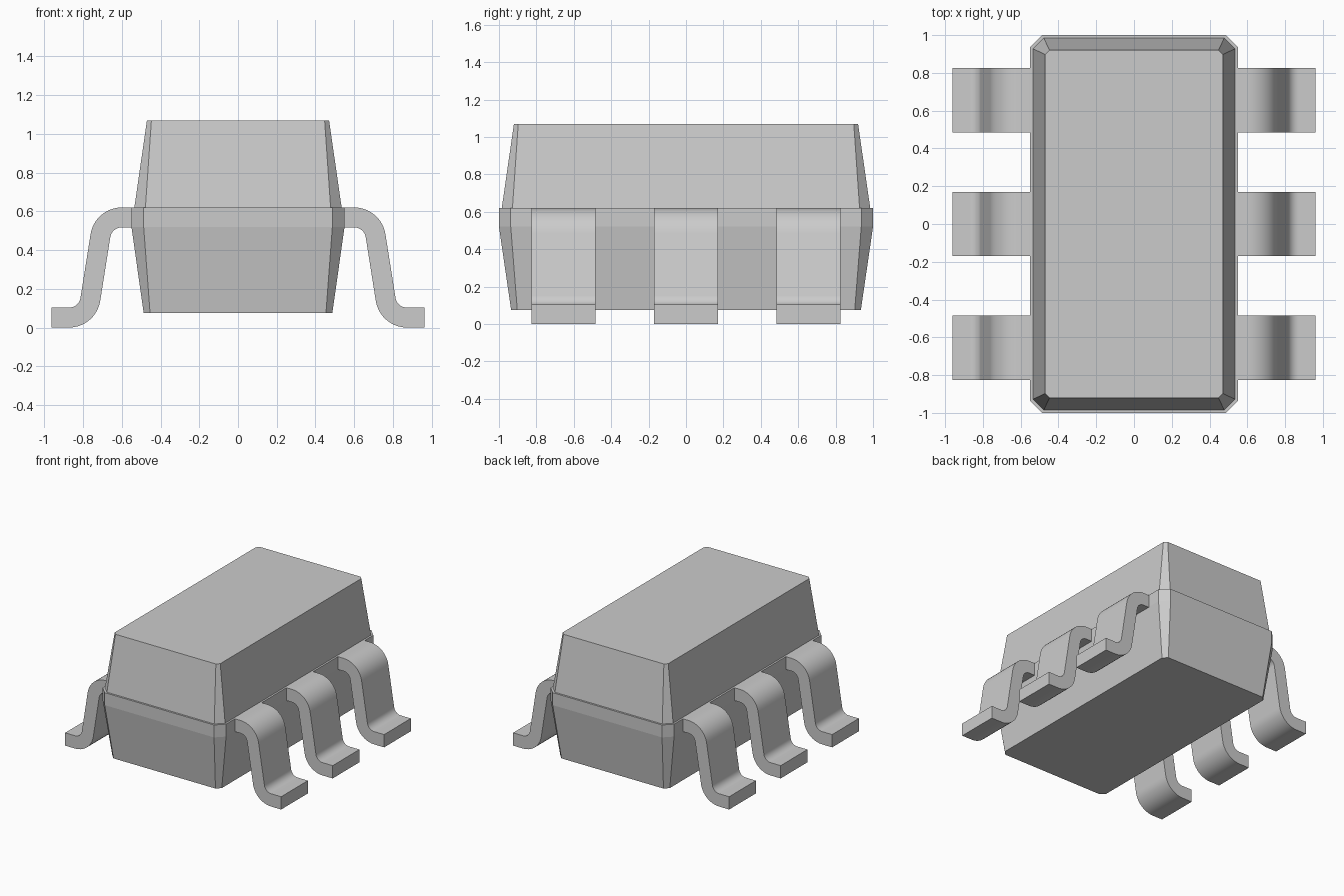
import bpy, bmesh
from math import sin, cos, radians

if "Cube" in bpy.data.objects:
    bpy.data.objects.remove(bpy.data.objects["Cube"])

PITCH, LEAD_W = 0.655, 0.34
R_IN, R_OUT, LEAN = 0.06, 0.163, 9


def loft(name, rings):
    """Skin a list of equal-length closed rings and cap both ends."""
    bm = bmesh.new()
    loops = [[bm.verts.new(p) for p in ring] for ring in rings]
    n = len(loops[0])
    for a, b in zip(loops, loops[1:]):
        for i in range(n):
            j = (i + 1) % n
            bm.faces.new((a[i], a[j], b[j], b[i]))
    bm.faces.new(loops[0])
    bm.faces.new(loops[-1])
    bmesh.ops.recalc_face_normals(bm, faces=bm.faces)
    mesh = bpy.data.meshes.new(name)
    bm.to_mesh(mesh)
    bm.free()
    obj = bpy.data.objects.new(name, mesh)
    bpy.context.collection.objects.link(obj)
    return obj


def octagon(x, y, c, z):
    """Rectangle with chamfered corners."""
    return [(x - c, -y, z), (x, -y + c, z), (x, y - c, z), (x - c, y, z),
            (-x + c, y, z), (-x, y - c, z), (-x, -y + c, z), (-x + c, -y, z)]


# Moulded body: tapered base, straight band, small ledge, tapered top
loft("body", [
    octagon(0.487, 0.935, 0.033, 0.075),
    octagon(0.55, 1.0, 0.063, 0.52),
    octagon(0.55, 1.0, 0.063, 0.62),
    octagon(0.535, 0.985, 0.057, 0.62),
    octagon(0.47, 0.92, 0.023, 1.07),
])


# Gull-wing profile as (upper, lower) point pairs from body to toe
def lead_pairs(steps=10):
    c1 = (0.60, 0.62 - R_OUT)
    lean = radians(LEAN)
    dz = c1[1] - R_OUT
    c2 = (c1[0] + (R_IN + R_OUT + dz * sin(lean)) / cos(lean), R_OUT)
    pairs = [((0.55, 0.62), (0.55, 0.62 - R_OUT + R_IN))]
    angles = [radians(90 + (LEAN - 90) * i / steps) for i in range(steps + 1)]
    for a in angles:                       # shoulder bend
        pairs.append(tuple((c1[0] + r * cos(a), c1[1] + r * sin(a)) for r in (R_OUT, R_IN)))
    for a in reversed(angles):             # heel bend
        pairs.append(tuple((c2[0] - r * cos(a), c2[1] - r * sin(a)) for r in (R_IN, R_OUT)))
    pairs.append(((0.962, R_OUT - R_IN), (0.962, 0)))
    return pairs


# Three leads on each side
h = LEAD_W / 2
for side, sx in (("left", -1), ("right", 1)):
    for i in (-1, 0, 1):
        y = i * PITCH
        lead = loft(f"{side}_lead_{i + 2}", [
            [(sx * u[0], y - h, u[1]), (sx * u[0], y + h, u[1]),
             (sx * l[0], y + h, l[1]), (sx * l[0], y - h, l[1])]
            for u, l in lead_pairs()])
        bpy.ops.object.select_all(action='DESELECT')
        lead.select_set(True)
        bpy.context.view_layer.objects.active = lead
        bpy.ops.object.shade_smooth_by_angle(angle=radians(30))
